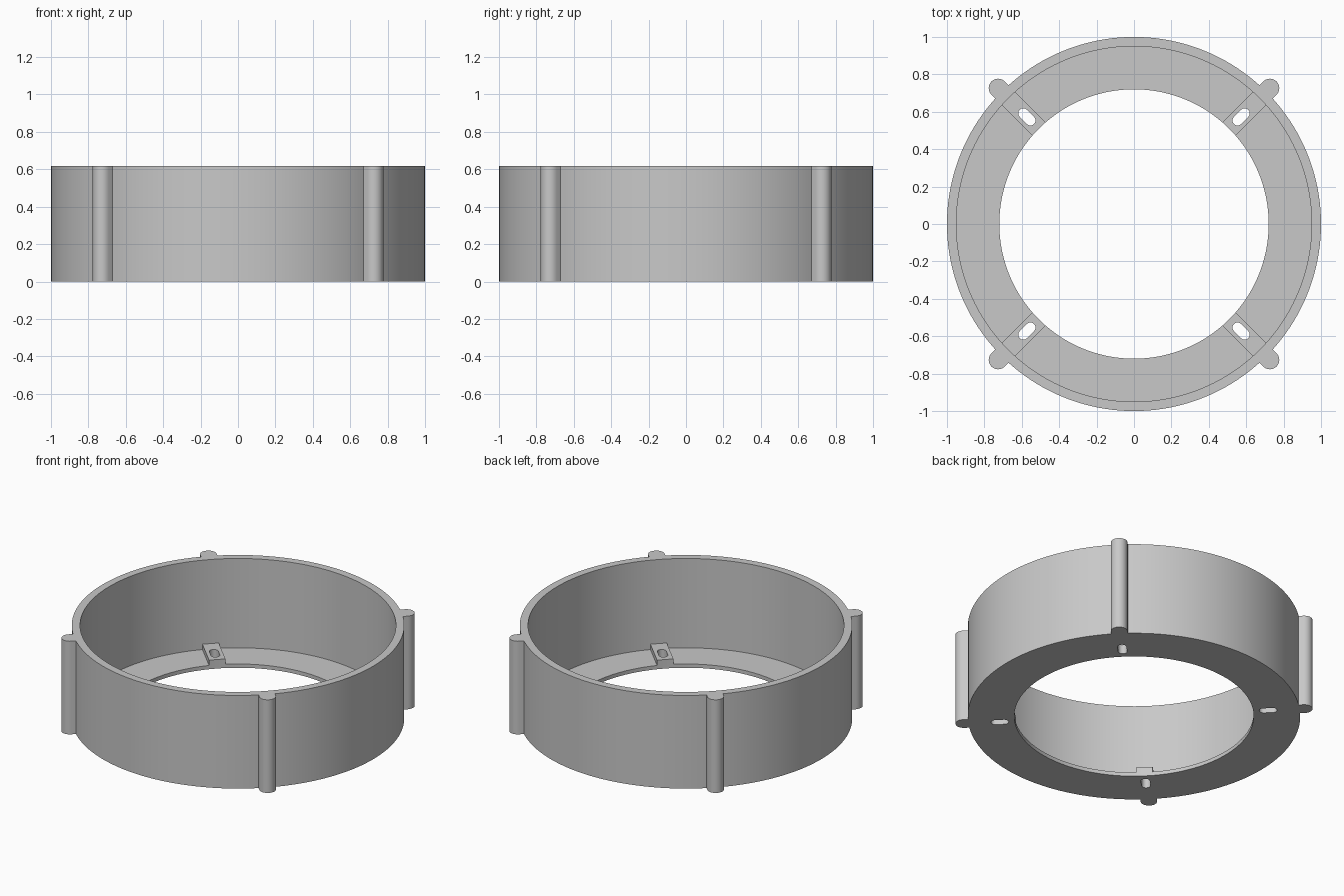
import bpy, bmesh, math
from mathutils import Matrix

if "Cube" in bpy.data.objects:
    bpy.data.objects.remove(bpy.data.objects["Cube"], do_unlink=True)

HEIGHT, FLOOR, PAD_TOP = 0.618, 0.025, 0.06
OUTER, INNER, BORE = 1.0, 0.95, 0.72
DIAGONALS = [math.radians(45 + 90 * i) for i in range(4)]

grey = bpy.data.materials.new("light grey")
grey.use_nodes = True
grey.diffuse_color = (0.58, 0.58, 0.58, 1)
grey.node_tree.nodes["Principled BSDF"].inputs["Base Color"].default_value = grey.diffuse_color


def prism(name, outline, z0, z1, angle=0.0):
    """Extrude a flat outline from z0 to z1 and turn it about the z axis."""
    bm = bmesh.new()
    face = bm.faces.new([bm.verts.new((x, y, z0)) for x, y in outline])
    top = bmesh.ops.extrude_face_region(bm, geom=[face])["geom"]
    bmesh.ops.translate(bm, vec=(0, 0, z1 - z0),
                        verts=[g for g in top if isinstance(g, bmesh.types.BMVert)])
    bmesh.ops.recalc_face_normals(bm, faces=bm.faces)
    bm.transform(Matrix.Rotation(angle, 4, "Z"))
    mesh = bpy.data.meshes.new(name)
    bm.to_mesh(mesh)
    bm.free()
    mesh.materials.append(grey)
    obj = bpy.data.objects.new(name, mesh)
    bpy.context.collection.objects.link(obj)
    return obj


def circle(radius, segments=160):
    steps = [math.tau * i / segments for i in range(segments)]
    return [(radius * math.cos(a), radius * math.sin(a)) for a in steps]


def capsule(x0, x1, radius, segments=12):
    """Slot outline along x with round ends centred on x0 and x1."""
    arc = [math.pi * (i / segments - 0.5) for i in range(segments + 1)]
    right = [(x1 + radius * math.cos(a), radius * math.sin(a)) for a in arc]
    left = [(x0 - radius * math.cos(a), -radius * math.sin(a)) for a in arc]
    return right + left


def combine(body, part, operation):
    """Apply one boolean step and discard the helper part."""
    mod = body.modifiers.new(operation, "BOOLEAN")
    mod.operation, mod.solver, mod.object = operation, "EXACT", part
    graph = bpy.context.evaluated_depsgraph_get()
    mesh = bpy.data.meshes.new_from_object(body.evaluated_get(graph))
    body.modifiers.clear()
    body.data = mesh
    bpy.data.objects.remove(part, do_unlink=True)


# Outer wall and floor
ring = prism("housing_ring", circle(OUTER), 0, HEIGHT)
combine(ring, prism("pocket", circle(INNER), FLOOR, HEIGHT + 0.1), "DIFFERENCE")

# Raised pads on the floor and round ribs on the outside
pad = [(0.65, -0.05), (0.97, -0.05), (0.97, 0.05), (0.65, 0.05)]
for a in DIAGONALS:
    combine(ring, prism("floor_pad", pad, FLOOR / 2, PAD_TOP, a), "UNION")
    rib = [(max(x, 0.97), y) for x, y in capsule(0.97, 1.028, 0.05)
           if x >= 0.97 - 1e-5]
    combine(ring, prism("outer_rib", rib, 0, HEIGHT, a), "UNION")

# Central bore and screw slots
combine(ring, prism("bore", circle(BORE), -0.1, 0.2), "DIFFERENCE")
for a in DIAGONALS:
    slot = capsule(0.783, 0.837, 0.027)
    combine(ring, prism("slot", slot, -0.1, 0.2, a), "DIFFERENCE")

ring.data.name = "housing_ring"
bpy.ops.object.select_all(action="DESELECT")
ring.select_set(True)
bpy.context.view_layer.objects.active = ring
bpy.ops.object.shade_smooth_by_angle(angle=math.radians(30))
